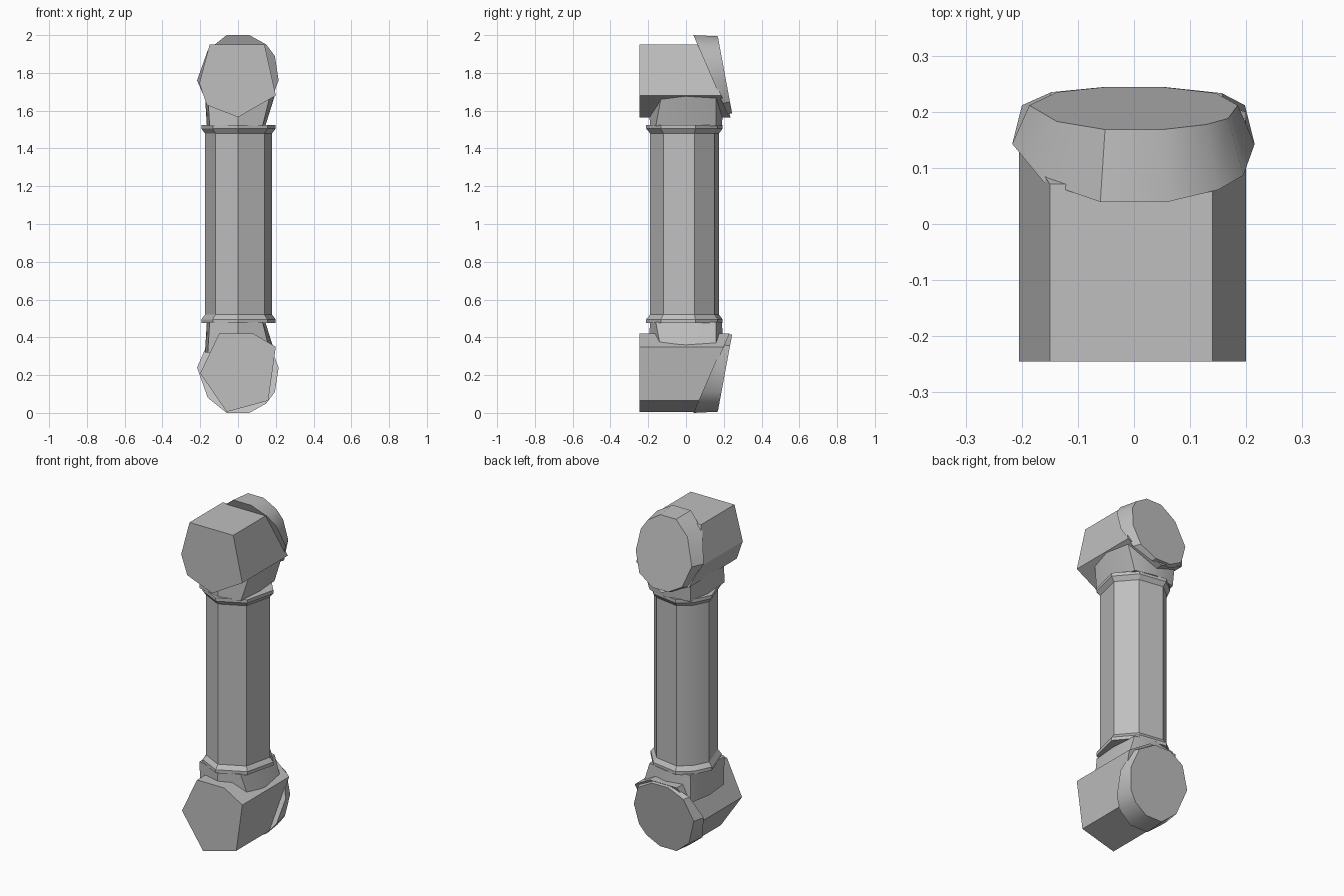
import bpy, bmesh, math

cube = bpy.data.objects.get("Cube")
if cube:
    bpy.data.objects.remove(cube, do_unlink=True)

grey = bpy.data.materials.new("plain grey")
grey.use_nodes = True
colour = (0.52, 0.52, 0.52, 1)
grey.diffuse_color = colour
grey.node_tree.nodes["Principled BSDF"].inputs["Base Color"].default_value = colour


def loft(name, rings):
    """Skin a closed solid over rings holding the same number of points."""
    bm = bmesh.new()
    loops = [[bm.verts.new(p) for p in ring] for ring in rings]
    for low, high in zip(loops, loops[1:]):
        for i in range(len(low)):
            j = (i + 1) % len(low)
            bm.faces.new((low[i], low[j], high[j], high[i]))
    bm.faces.new(loops[0][::-1])
    bm.faces.new(loops[-1])
    bmesh.ops.recalc_face_normals(bm, faces=bm.faces)
    mesh = bpy.data.meshes.new(name)
    bm.to_mesh(mesh)
    bm.free()
    mesh.materials.append(grey)
    obj = bpy.data.objects.new(name, mesh)
    bpy.context.collection.objects.link(obj)
    bpy.ops.object.select_all(action="DESELECT")
    obj.select_set(True)
    bpy.context.view_layer.objects.active = obj
    bpy.ops.object.shade_smooth_by_angle(angle=math.radians(30))


# Uneven eight-sided section shared by the shaft and collars
section = [(-0.175, 0.03), (-0.12, -0.13), (0, -0.19), (0.14, -0.12),
           (0.18, 0.045), (0.09, 0.15), (-0.06, 0.175), (-0.13, 0.12)]


def slice_at(z, scale=1.0):
    return [(x * scale, y * scale, z) for x, y in section]


loft("shaft", [slice_at(0.49), slice_at(1.51)])

# Outlines of the front face of each head, as (x, z)
front_faces = {
    "upper": [(-0.15, 1.95), (0.14, 1.95), (0.2, 1.68), (0, 1.565),
              (-0.165, 1.63), (-0.205, 1.745)],
    "lower": [(-0.1, 0.42), (0.08, 0.42), (0.2, 0.35), (0.16, 0.065),
              (-0.06, 0.005), (-0.2, 0.21)],
}
# Outline of the back disc, as (x, height above the disc's inner end)
disc = [(-0.06, 0.42), (0.06, 0.42), (0.15, 0.37), (0.195, 0.31), (0.215, 0.18),
        (0.17, 0.06), (0.06, 0), (-0.06, 0), (-0.16, 0.05), (-0.217, 0.18),
        (-0.16, 0.34)]
# Neck sections where it meets the collar and where it flares into the head
neck_base = [(-0.165, 0.03), (-0.15, -0.15), (0, -0.19), (0.13, -0.16),
             (0.145, 0), (0.13, 0.16), (0, 0.19), (-0.14, 0.16)]
neck_top = [(-0.175, 0.03), (-0.16, -0.13), (0, -0.2), (0.17, -0.13),
            (0.195, 0), (0.18, 0.16), (0, 0.2), (-0.15, 0.17)]


def seam_y(h):
    return 0.22 - 0.43 * h


def back_y(h):
    return 0.244 - 0.18 * h


for end, outline in front_faces.items():
    # Heights run outwards from the middle of the model
    def world_z(h, upper=(end == "upper")):
        return 1.58 + h if upper else 0.42 - h

    def height(z, upper=(end == "upper")):
        return z - 1.58 if upper else 0.42 - z

    # Flared collar and neck
    loft(end + "_collar", [slice_at(world_z(h), s) for h, s in
                           ((-0.1, 1.0), (-0.075, 1.11), (-0.055, 1.11))])
    loft(end + "_neck", [[(x, y, world_z(h)) for x, y in ring] for ring, h in
                         ((neck_base, -0.06), (neck_top, 0.1))])
    # Faceted head, cut off at a slant where it meets the disc
    loft(end + "_head", [[(x, -0.245, z) for x, z in outline],
                         [(x, seam_y(height(z)) + 0.01, z) for x, z in outline]])
    # Wedge-shaped back disc, narrowing to the rear
    taper = 0.86 if end == "upper" else 0.92
    loft(end + "_back_disc", [
        [(x, seam_y(h), world_z(h)) for x, h in disc],
        [(x * taper, back_y(h), world_z(0.21 + (h - 0.21) * 0.97)) for x, h in disc]])
